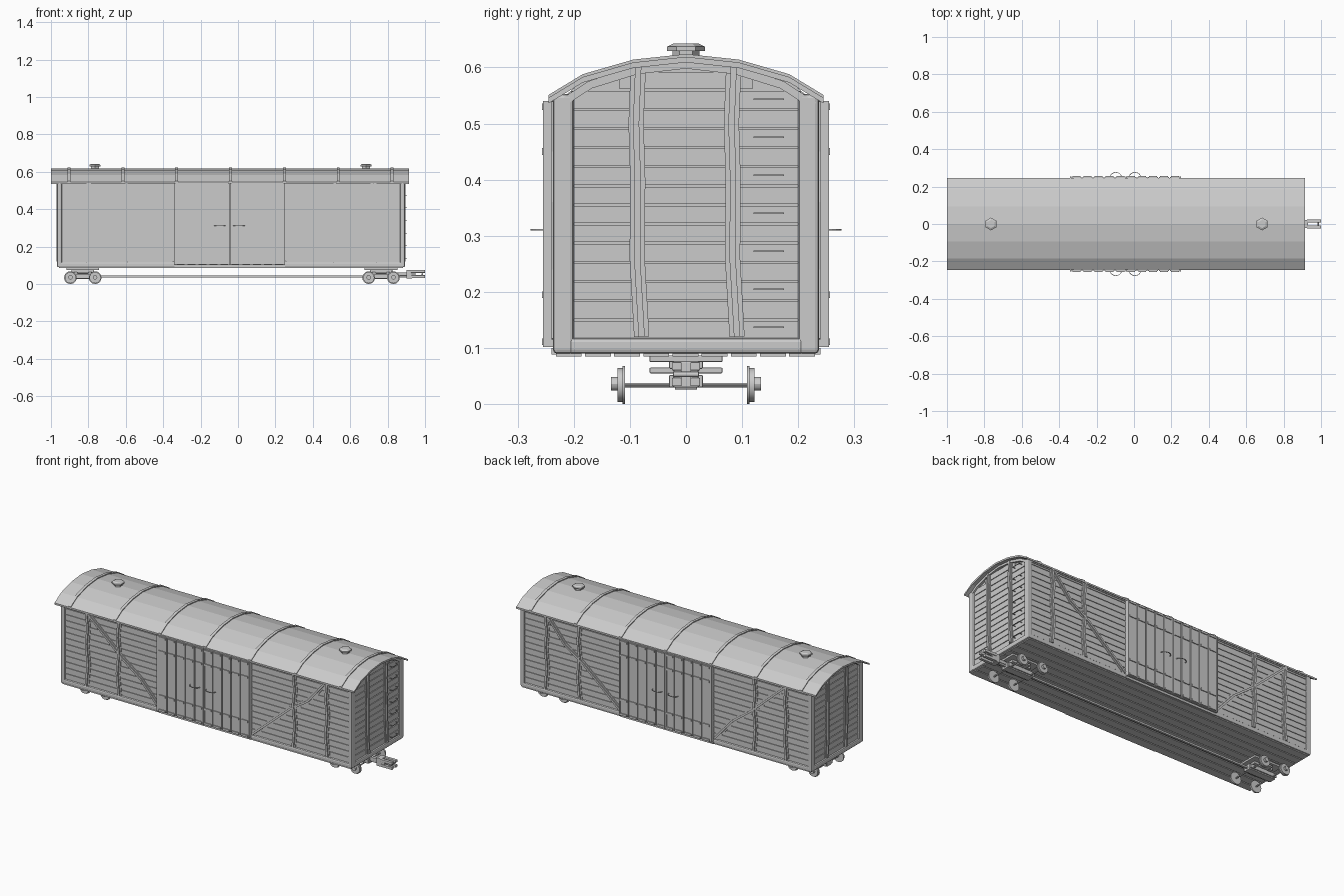
import bpy, bmesh, math
from mathutils import Vector, Matrix

if "Cube" in bpy.data.objects:
    bpy.data.objects.remove(bpy.data.objects["Cube"])

CX = -0.0375            # middle of the wagon body
HL, HW = 0.93, 0.237    # body half length and half width
ROOF = [(0.245, 0.546), (0.184, 0.583), (0.094, 0.609), (0, 0.619)]


def finish(name, bm, bevel=0, smooth=False):
    bmesh.ops.recalc_face_normals(bm, faces=bm.faces)
    me = bpy.data.meshes.new(name)
    bm.to_mesh(me)
    bm.free()
    ob = bpy.data.objects.new(name, me)
    bpy.context.collection.objects.link(ob)
    if bevel:
        m = ob.modifiers.new("bevel", 'BEVEL')
        m.width, m.segments, m.limit_method = bevel, 2, 'ANGLE'
    if smooth:
        bpy.context.view_layer.objects.active = ob
        ob.select_set(True)
        bpy.ops.object.shade_smooth_by_angle()
        ob.select_set(False)
    return ob


def box(bm, x0, x1, y0, y1, z0, z1):
    mat = Matrix.Translation(((x0 + x1) / 2, (y0 + y1) / 2, (z0 + z1) / 2)) @ Matrix.Diagonal((abs(x1 - x0), abs(y1 - y0), z1 - z0, 1))
    bmesh.ops.create_cube(bm, size=1, matrix=mat)


def cyl(bm, c, r, d, axis='Y', n=16, r2=None):
    rot = {'X': Matrix.Rotation(math.pi / 2, 4, 'Y'), 'Y': Matrix.Rotation(math.pi / 2, 4, 'X'), 'Z': Matrix()}[axis]
    bmesh.ops.create_cone(bm, cap_ends=True, segments=n, radius1=r, radius2=r if r2 is None else r2,
                          depth=d, matrix=Matrix.Translation(c) @ rot)


def prism(bm, prof, x0, x1):
    a = [bm.verts.new((x0, y, z)) for y, z in prof]
    b = [bm.verts.new((x1, y, z)) for y, z in prof]
    bm.faces.new(a)
    bm.faces.new(b)
    for i in range(len(a)):
        j = (i + 1) % len(a)
        bm.faces.new((a[i], a[j], b[j], b[i]))


def ribbon(bm, pts, w, d0, d1, place):
    """Flat bar along a bent path on a wall; place maps (u, z, depth) to 3D."""
    pts = [Vector(p) for p in pts]
    rings = []
    for i, p in enumerate(pts):
        t = (pts[min(i + 1, len(pts) - 1)] - pts[max(i - 1, 0)]).normalized()
        n = Vector((-t.y, t.x)) * w / 2
        rings.append([bm.verts.new(place(q.x, q.y, d)) for q, d in ((p - n, d0), (p + n, d0), (p + n, d1), (p - n, d1))])
    for a, b in zip(rings, rings[1:]):
        for i in range(4):
            j = (i + 1) % 4
            bm.faces.new((a[i], a[j], b[j], b[i]))
    bm.faces.new(rings[0])
    bm.faces.new(rings[-1])


def arc(off):
    half = [(y, z + off) for y, z in ROOF]
    return half + [(-y, z) for y, z in half[-2::-1]]


def arch_width(z):
    for (y0, z0), (y1, z1) in zip(ROOF, ROOF[1:]):
        if z0 <= z <= z1:
            return y0 + (y1 - y0) * (z - z0) / (z1 - z0)
    return 0.245


side = lambda s: (lambda u, z, d: (u, s * d, z))
end = lambda s: (lambda u, z, d: (CX + s * d, u, z))

# body core with arched ends
bm = bmesh.new()
inner = [(max(-0.226, min(0.226, y)), z) for y, z in arc(-0.006)]
prism(bm, [(0.226, 0.092)] + inner + [(-0.226, 0.092)], CX - HL + 0.014, CX + HL - 0.014)
finish("body_core", bm)

# roof sheet
bm = bmesh.new()
prism(bm, arc(0) + arc(-0.01)[::-1], -1.0, 0.913)
finish("roof", bm)

# roof bands
bm = bmesh.new()
for i in range(7):
    x = -0.904 + i * 0.288
    prism(bm, arc(0.005) + arc(-0.006)[::-1], x - 0.008, x + 0.008)
finish("roof_bands", bm)

# hexagonal roof vents
bm = bmesh.new()
for x in (-0.765, 0.685):
    cyl(bm, (x, 0, 0.621), 0.024, 0.016, 'Z', 6)
    cyl(bm, (x, 0, 0.633), 0.034, 0.008, 'Z', 6)
    cyl(bm, (x, 0, 0.640), 0.034, 0.006, 'Z', 6, 0.022)
finish("roof_vents", bm)

# horizontal wall planks on sides and ends
bm = bmesh.new()
for i in range(14):
    z0 = 0.118 + i * 0.0341
    z1 = z0 + 0.0305
    for s in (-1, 1):
        if z0 < 0.54:
            for x0, x1 in ((CX - HL + 0.02, -0.33), (0.24, CX + HL - 0.02)):
                box(bm, x0, x1, s * 0.220, s * 0.230, z0, min(z1, 0.55))
        w = min(0.205, arch_width(z1 + 0.01))
        box(bm, CX + s * (HL - 0.02), CX + s * (HL - 0.009), -w, w, z0, z1)
finish("wall_planks", bm)

# corner posts, sills and top rails
bm = bmesh.new()
for s in (-1, 1):
    for t in (-1, 1):
        box(bm, CX + s * (HL - 0.026), CX + s * HL, t * 0.2, t * HW, 0.09, 0.553)
    box(bm, CX - HL + 0.01, CX + HL - 0.01, s * 0.2, s * HW, 0.09, 0.116)
    box(bm, CX - HL + 0.01, CX + HL - 0.01, s * 0.2, s * (HW - 0.002), 0.535, 0.549)
    box(bm, CX + s * (HL - 0.026), CX + s * HL, -0.21, 0.21, 0.09, 0.118)
finish("body_frame", bm, 0.007)
bm = bmesh.new()
for s in (-1, 1):
    ribbon(bm, [(y * 0.93, z) for y, z in arc(-0.014)], 0.014, HL - 0.03, HL, end(s))
finish("gable_trim", bm)

# bent stiffening ribs on sides and ends, each a wide flange with a raised spine
bm = bmesh.new()
for s in (-1, 1):
    for x, k in ((-0.80, 1), (-0.60, -1), (0.52, 1), (0.73, -1)):
        path = [(x - 0.005 * k, 0.116), (x + 0.007 * k, 0.24), (x - 0.004 * k, 0.36), (x + 0.006 * k, 0.45), (x - 0.004 * k, 0.54)]
        ribbon(bm, path, 0.030, 0.225, 0.233, side(s))
        ribbon(bm, path, 0.012, 0.225, 0.240, side(s))
    for y in (-0.085, 0.085):
        path = [(y + 0.006, 0.12), (y - 0.002, 0.26), (y - 0.001, 0.4), (y - 0.004, 0.5), (y, 0.602)]
        ribbon(bm, path, 0.027, HL - 0.02, HL - 0.004, end(s))
        ribbon(bm, path, 0.011, HL - 0.02, HL + 0.004, end(s))
finish("wall_ribs", bm)

# diagonal braces
bm = bmesh.new()
for s in (-1, 1):
    for path in ([(-0.80, 0.538), (-0.58, 0.34), (-0.46, 0.25), (-0.345, 0.12)],
                 [(0.255, 0.12), (0.49, 0.325), (0.61, 0.405), (0.72, 0.538)]):
        ribbon(bm, path, 0.028, 0.225, 0.2325, side(s))
        ribbon(bm, path, 0.011, 0.225, 0.2385, side(s))
finish("diagonal_braces", bm)

# double sliding doors: backing, planks and straps
bm = bmesh.new()
for s in (-1, 1):
    box(bm, -0.34, 0.25, s * 0.222, s * 0.246, 0.102, 0.54)
    for i in range(10):
        x = -0.336 + i * 0.0585
        box(bm, x + 0.0025, x + 0.056, s * 0.24, s * 0.252, 0.106, 0.538)
finish("door_planks", bm)
bm = bmesh.new()
for s in (-1, 1):
    for x in (-0.341, -0.054, -0.042, 0.242):
        box(bm, x, x + 0.008, s * 0.235, s * 0.255, 0.102, 0.54)
    for z in (0.53, 0.45, 0.195, 0.111):
        for i in range(10):
            x = -0.336 + i * 0.0585
            box(bm, x + 0.008, x + 0.05, s * 0.245, s * 0.257, z - 0.006, z + 0.006)
    box(bm, -0.34, 0.25, s * 0.22, s * 0.240, 0.088, 0.1)
finish("door_straps", bm)

# looped door handles
bm = bmesh.new()
for s in (-1, 1):
    for x in (-0.097, 0.005):
        path = [(x + 0.03 * math.cos(a), s * (0.252 + 0.024 * math.sin(a))) for a in [math.pi * i / 10 for i in range(11)]]
        ribbon(bm, path, 0.003, 0.3095, 0.3125, lambda u, v, d: (u, v, d))
finish("door_handles", bm)

# ladder rungs on the right end
bm = bmesh.new()
for i in range(7):
    z = 0.137 + i * 0.0677
    x = CX + HL
    box(bm, x + 0.008, x + 0.011, 0.12, 0.175, z - 0.0015, z + 0.0015)
    for y in (0.12, 0.172):
        box(bm, x - 0.015, x + 0.011, y, y + 0.003, z - 0.0015, z + 0.0015)
finish("ladder_rungs", bm)

# floor with lengthwise boards
bm = bmesh.new()
box(bm, CX - HL + 0.01, CX + HL - 0.01, -0.232, 0.232, 0.09, 0.1)
for i in range(9):
    y = -0.232 + i * 0.052
    box(bm, CX - HL + 0.01, CX + HL - 0.01, y, y + 0.046, 0.085, 0.095)
finish("floor_boards", bm)

# bogies: bolster, centre frame, axles and wheels
for name, bx in (("rear", -0.83), ("lead", 0.765)):
    bm = bmesh.new()
    box(bm, bx - 0.088, bx + 0.088, -0.065, 0.065, 0.075, 0.087)
    box(bm, bx - 0.06, bx + 0.06, -0.03, 0.03, 0.063, 0.077)
    box(bm, bx - 0.03, bx + 0.03, -0.065, 0.065, 0.055, 0.065)
    box(bm, bx - 0.085, bx + 0.085, -0.020, 0.020, 0.026, 0.057)
    for s in (-1, 1):
        box(bm, bx - 0.085, bx + 0.085, s * 0.022, s * 0.03, 0.03, 0.052)
    finish(name + "_bogie_frame", bm, 0.002)
    bm = bmesh.new()
    for dx in (-0.066, 0.066):
        cyl(bm, (bx + dx, 0, 0.034), 0.004, 0.24, n=10)
        for s in (-1, 1):
            cyl(bm, (bx + dx, s * 0.111, 0.034), 0.034, 0.005, n=20)
            cyl(bm, (bx + dx, s * 0.117, 0.034), 0.030, 0.010, n=20)
            cyl(bm, (bx + dx, s * 0.127, 0.036), 0.012, 0.014, n=12)
    finish(name + "_wheels", bm, smooth=True)

# long draw bar under the floor
bm = bmesh.new()
box(bm, -0.9, 0.9, -0.006, 0.006, 0.035, 0.045)
finish("draw_bar", bm)

# forked coupler at the right end
bm = bmesh.new()
box(bm, 0.84, 0.915, -0.009, 0.009, 0.044, 0.062)
box(bm, 0.90, 0.93, -0.022, 0.022, 0.030, 0.076)
for s in (-1, 1):
    for z in (0.032, 0.060):
        box(bm, 0.925, 1.0, s * 0.008, s * 0.025, z, z + 0.015)
    box(bm, 0.925, 0.95, s * 0.008, s * 0.022, 0.04, 0.066)
cyl(bm, (0.985, 0, 0.053), 0.005, 0.046, n=10)
finish("coupler", bm, 0.002)
